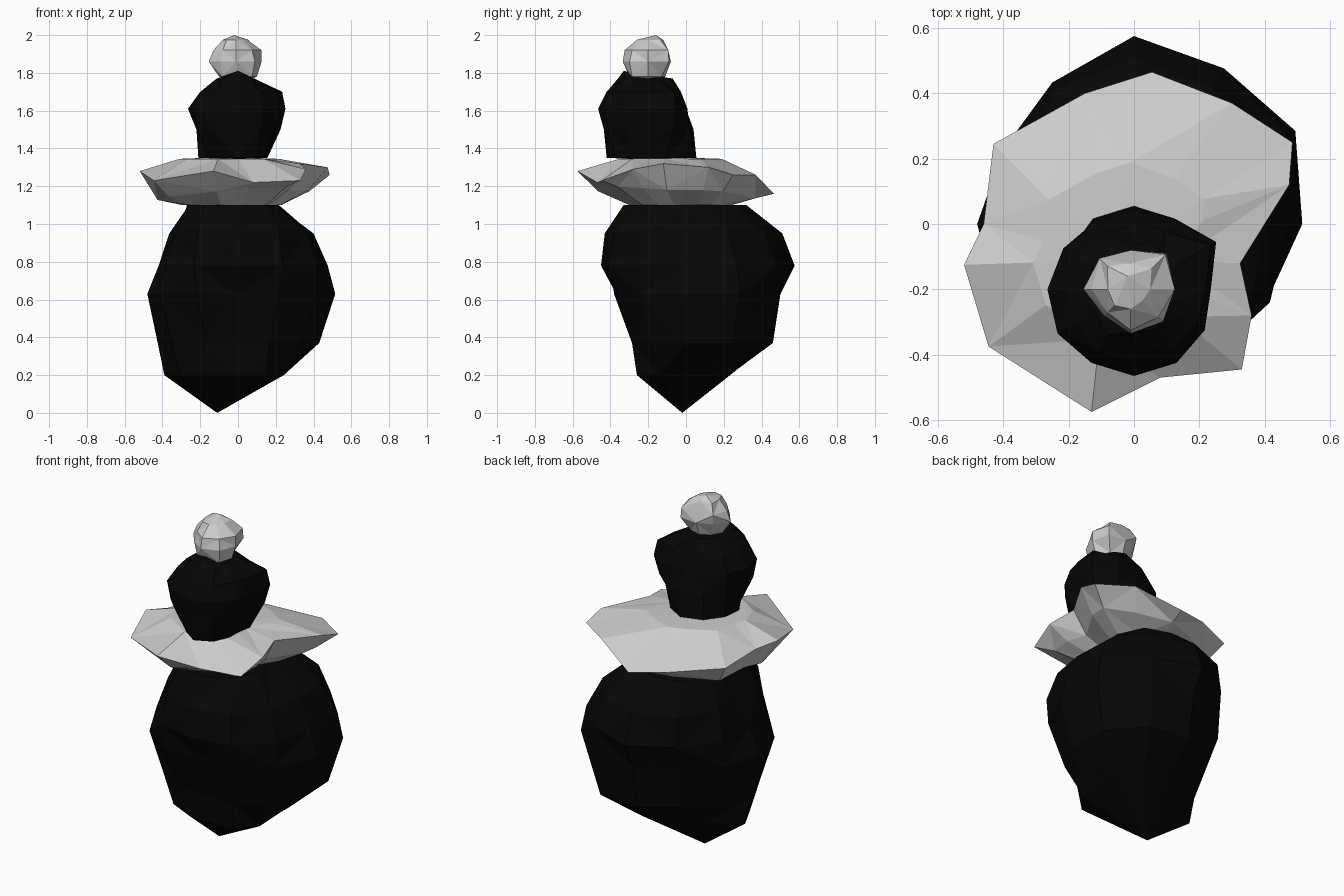
import bpy, bmesh, math

black = bpy.data.materials.new("black_stone")
black.diffuse_color = (0.002, 0.002, 0.002, 1)


def polar(cx, cy, z, radii):
    n = len(radii)
    return [(cx + r * math.cos(2 * math.pi * i / n),
             cy + r * math.sin(2 * math.pi * i / n), z) for i, r in enumerate(radii)]


def stone(name, rings, bottom, top, mat=None):
    """Faceted stone: triangulated loft through rings, closed by two end points."""
    bm = bmesh.new()
    vr = [[bm.verts.new(p) for p in ring] for ring in rings]
    n = len(vr[0])
    lo, hi = bm.verts.new(bottom), bm.verts.new(top)
    for k in range(n):
        j = (k + 1) % n
        bm.faces.new((lo, vr[0][j], vr[0][k]))
        bm.faces.new((hi, vr[-1][k], vr[-1][j]))
        for i, (a, b) in enumerate(zip(vr, vr[1:])):
            if (i + k) % 2:
                bm.faces.new((a[k], a[j], b[j]))
                bm.faces.new((a[k], b[j], b[k]))
            else:
                bm.faces.new((a[k], a[j], b[k]))
                bm.faces.new((a[j], b[j], b[k]))
    bmesh.ops.recalc_face_normals(bm, faces=bm.faces)
    me = bpy.data.meshes.new(name)
    bm.to_mesh(me)
    bm.free()
    if mat:
        me.materials.append(mat)
    ob = bpy.data.objects.new(name, me)
    bpy.context.collection.objects.link(ob)


# Large base boulder (radii every 30 degrees, counter-clockwise from +x)
base = [
    (0.20, (.23, .27, .27, .23, .22, .24, .39, .35, .29, .26, .30, .28)),
    (0.37, (.43, .49, .51, .46, .38, .36, .425, .40, .33, .28, .33, .38)),
    (0.63, (.515, .57, .53, .50, .45, .46, .48, .48, .44, .37, .42, .47)),
    (0.78, (.475, .54, .55, .575, .50, .46, .42, .44, .46, .45, .47, .48)),
    (0.95, (.40, .45, .48, .51, .48, .42, .335, .38, .43, .43, .44, .42)),
    (1.10, (.20, .25, .31, .32, .35, .30, .26, .31, .36, .33, .30, .24)),
]
stone("base_boulder", [polar(0, 0, z, r) for z, r in base],
      (-.11, -.02, 0), (0, 0, 1.105), black)

# Flat slab: a ragged rim, pulled inwards above and below
rim = [(.485, .25, 1.26), (.30, .37, 1.26), (.055, .465, 1.16), (-.15, .40, 1.19),
       (-.43, .245, 1.23), (-.46, 0, 1.26), (-.52, -.125, 1.28), (-.445, -.375, 1.23),
       (-.13, -.575, 1.28), (.08, -.47, 1.22), (.33, -.445, 1.23), (.36, -.28, 1.29),
       (.325, -.12, 1.32), (.475, .12, 1.30)]


def inset(f, cx, cy, height):
    pts = [(cx + (x - cx) * f, cy + (y - cy) * f) for x, y, _ in rim]
    return [(x, y, height(x, y)) for x, y in pts]


stone("flat_slab",
      [inset(.52, -.05, 0, lambda x, y: 1.10),
       inset(.80, -.05, -.03, lambda x, y: 1.155 + .08 * x - .06 * y),
       rim,
       inset(.52, -.08, -.11, lambda x, y: 1.345)],
      (-.02, 0, 1.09), (-.05, -.1, 1.355))

# Upper boulder
upper = [
    (1.35, (.14, .18, .22, .255, .25, .23, .21, .18, .18, .22, .20, .16)),
    (1.50, (.20, .26, .25, .24, .24, .25, .22, .25, .25, .235, .24, .22)),
    (1.61, (.235, .29, .24, .20, .21, .25, .265, .27, .26, .265, .26, .25)),
    (1.70, (.22, .27, .20, .16, .18, .20, .20, .21, .22, .22, .22, .22)),
    (1.77, (.08, .10, .12, .13, .12, .11, .11, .13, .16, .16, .14, .10)),
]
stone("upper_boulder", [polar(0, -.2, z, r) for z, r in upper],
      (-.03, -.18, 1.34), (0, -.33, 1.81), black)

# Pebble on top
pebble = [
    (1.78, (.11, .10, .09, .08, .09, .10, .10, .12)),
    (1.86, (.135, .155, .12, .12, .145, .115, .135, .14)),
    (1.92, (.135, .15, .10, .135, .12, .10, .125, .12)),
    (1.975, (.06, .09, .08, .10, .07, .07, .06, .05)),
]
stone("top_pebble", [polar(-.01, -.2, z, r) for z, r in pebble],
      (.02, -.2, 1.74), (-.02, -.16, 2.0))
